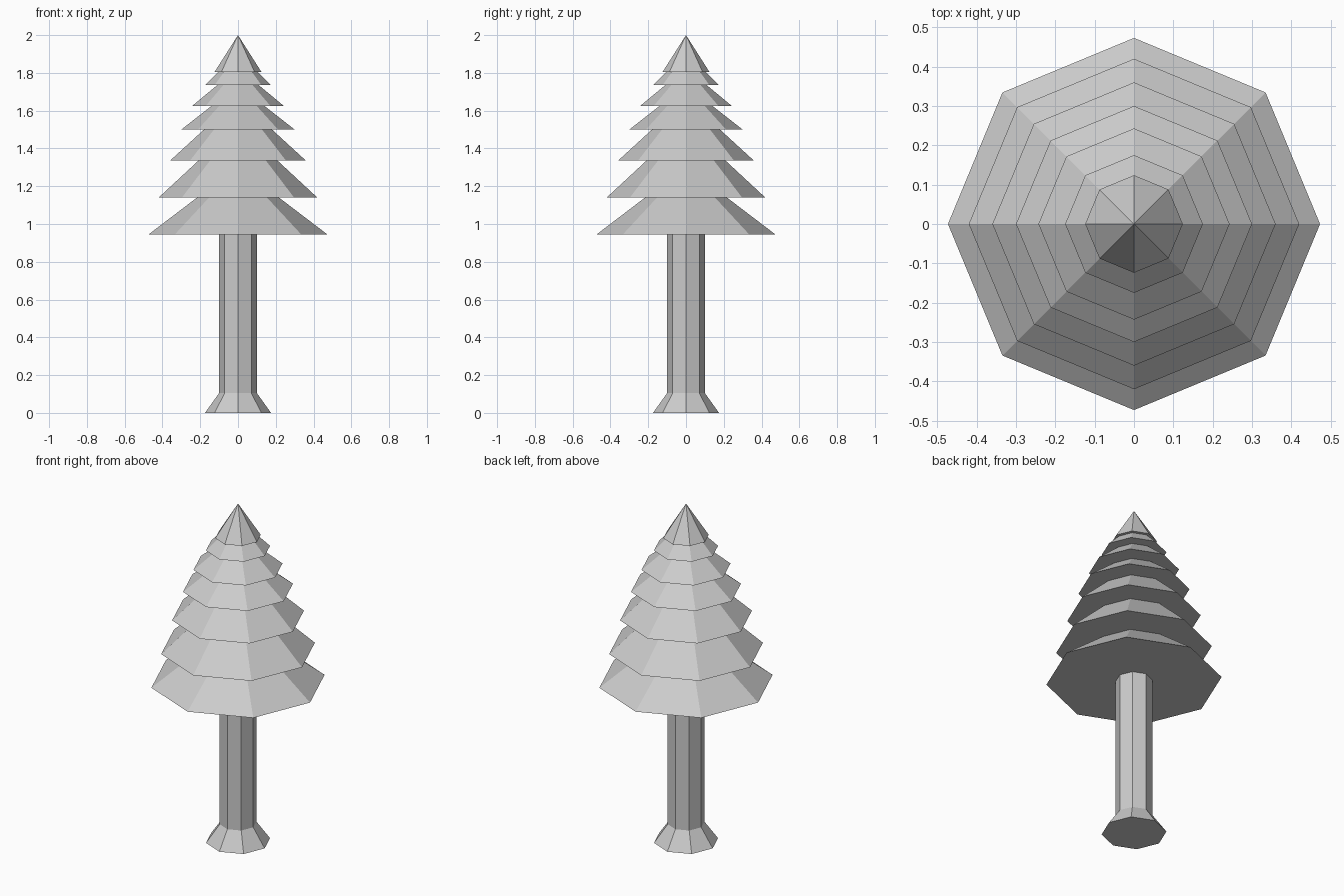
import bpy
import bmesh
import math

SIDES = 8

cube = bpy.data.objects.get("Cube")
if cube:
    bpy.data.objects.remove(cube, do_unlink=True)

# One plain grey for the whole tree
grey = bpy.data.materials.new("plain grey")
grey.use_nodes = True
colour = (0.6, 0.6, 0.6, 1)
grey.diffuse_color = colour
grey.node_tree.nodes["Principled BSDF"].inputs["Base Color"].default_value = colour


def lathe(name, profile):
    """Eight-sided turned solid from (radius, z) points, closed at both ends."""
    bm = bmesh.new()
    rings = []
    for radius, z in profile:
        if radius == 0:
            rings.append([bm.verts.new((0, 0, z))] * SIDES)
            continue
        angles = [math.tau * i / SIDES for i in range(SIDES)]
        rings.append([bm.verts.new((radius * math.cos(a), radius * math.sin(a), z))
                      for a in angles])
    for low, high in zip(rings, rings[1:]):
        for i in range(SIDES):
            j = (i + 1) % SIDES
            corners = [low[i], low[j], high[j], high[i]]
            bm.faces.new(list(dict.fromkeys(corners)))
    for ring in (rings[0], rings[-1]):
        if ring[0] is not ring[1]:
            bm.faces.new(ring)
    bmesh.ops.recalc_face_normals(bm, faces=bm.faces)
    mesh = bpy.data.meshes.new(name)
    bm.to_mesh(mesh)
    bm.free()
    mesh.materials.append(grey)
    obj = bpy.data.objects.new(name, mesh)
    bpy.context.collection.objects.link(obj)
    return obj


# Trunk with a flared foot
lathe("trunk", [(0.175, 0), (0.1, 0.105), (0.1, 0.945)])

# Foliage: stacked skirts, each (base height, base radius, top radius)
tiers = [
    (0.945, 0.473, 0.217),
    (1.14, 0.42, 0.21),
    (1.335, 0.36, 0.18),
    (1.5, 0.3, 0.14),
    (1.625, 0.243, 0.11),
    (1.735, 0.175, 0.105),
    (1.805, 0.124, 0),
]
tops = [tier[0] for tier in tiers[1:]] + [2.0]
foliage = []
for (base, wide, narrow), top in zip(tiers, tops):
    foliage += [(wide, base), (narrow, top)]
lathe("foliage", foliage)
